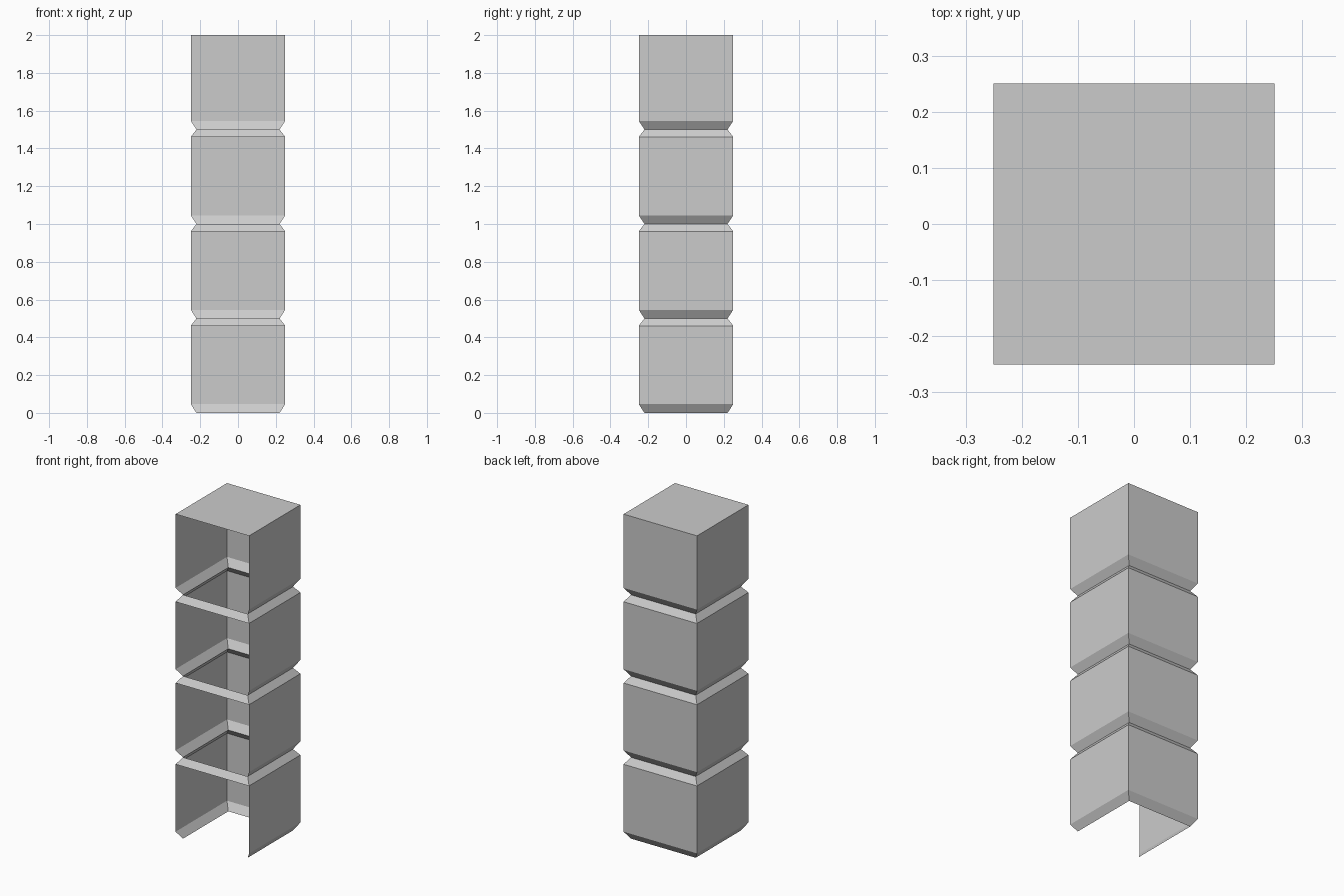
import bpy
import bmesh

if "Cube" in bpy.data.objects:
    bpy.data.objects.remove(bpy.data.objects["Cube"])

HALF, NECK = 0.25, 0.22      # half width of wall and of groove
STEP = 0.5                   # height of one block
LOW, HIGH = 0.046, 0.461     # ends of the straight wall inside a block


def ring(bm, half, z):
    # Square ring, counter-clockwise, starting at front left
    corners = [(-1, -1), (1, -1), (1, 1), (-1, 1)]
    return [bm.verts.new((x * half, y * half, z)) for x, y in corners]


def block(name, base, is_top):
    bm = bmesh.new()
    # Side profile as (half width, height, front band below is closed)
    profile = [(NECK, 0, False), (HALF, LOW, False)]
    if is_top:
        profile.append((HALF, STEP, False))
    else:
        profile += [(HALF, HIGH, False), (NECK, STEP, True)]
    rings = [ring(bm, half, base + z) for half, z, _ in profile]

    # Three closed sides; the front keeps only its upper bevel
    for level in range(1, len(rings)):
        a, b = rings[level - 1], rings[level]
        for i in range(4):
            if i == 0 and not profile[level][2]:
                continue
            j = (i + 1) % 4
            bm.faces.new((a[i], a[j], b[j], b[i]))

    # Flat lid on the highest block
    if is_top:
        bm.faces.new(rings[-1])

    mesh = bpy.data.meshes.new(name)
    bm.to_mesh(mesh)
    bm.free()
    bpy.context.collection.objects.link(bpy.data.objects.new(name, mesh))


# Four stacked blocks of the open-fronted column
for n in range(4):
    block("top_block" if n == 3 else f"column_block_{n + 1}", n * STEP, n == 3)
